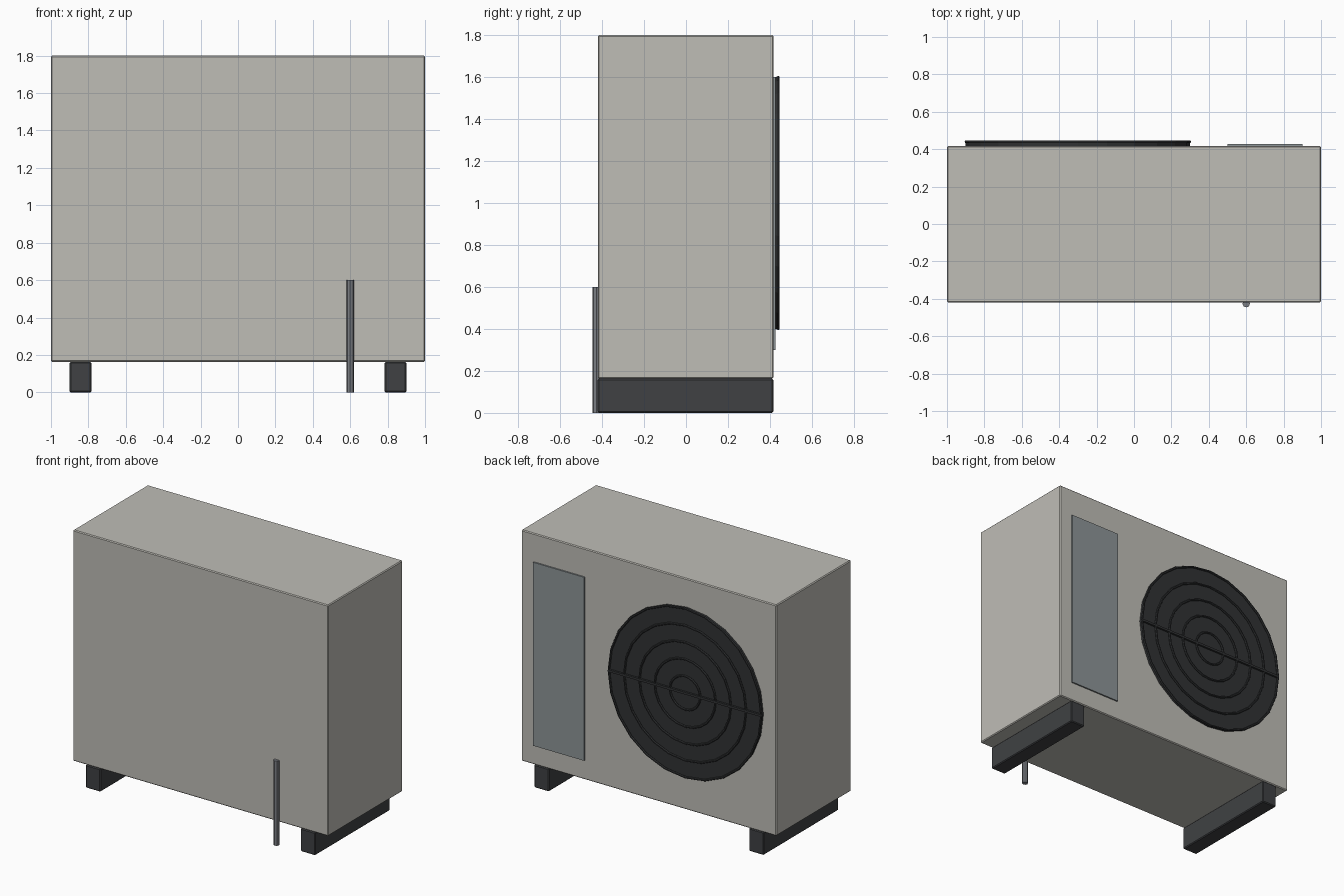
import bpy
from math import pi

if "Cube" in bpy.data.objects:
    bpy.data.objects.remove(bpy.data.objects["Cube"])


def material(name, rgb):
    m = bpy.data.materials.new(name)
    m.diffuse_color = (*rgb, 1)
    m.use_nodes = True
    m.node_tree.nodes["Principled BSDF"].inputs["Base Color"].default_value = m.diffuse_color
    return m


CASING = material("casing_grey", (0.52, 0.51, 0.47))
DARK = material("dark_rubber", (0.05, 0.053, 0.057))
BLACK = material("fan_black", (0.03, 0.032, 0.034))
PANEL = material("panel_grey", (0.27, 0.30, 0.31))
METAL = material("pipe_metal", (0.20, 0.21, 0.23))


def finish(name, mat):
    obj = bpy.context.object
    obj.name = name
    obj.data.materials.append(mat)
    return obj


def box(name, lo, hi, mat, bevel=0.0):
    bpy.ops.mesh.primitive_cube_add(size=1, location=[(a + b) / 2 for a, b in zip(lo, hi)])
    obj = finish(name, mat)
    obj.scale = [b - a for a, b in zip(lo, hi)]
    bpy.ops.object.transform_apply(location=False, rotation=False, scale=True)
    if bevel:
        mod = obj.modifiers.new("edge_bevel", "BEVEL")
        mod.width = bevel
        mod.segments = 1
    return obj


def cylinder(name, radius, depth, loc, mat, sides, rot=(0, 0, 0)):
    bpy.ops.mesh.primitive_cylinder_add(vertices=sides, radius=radius, depth=depth,
                                        location=loc, rotation=rot)
    return finish(name, mat)


# Casing
box("casing", (-1, -0.42, 0.163), (1, 0.417, 1.8), CASING, 0.006)

# Mounting feet
for side, x in (("left", -0.842), ("right", 0.842)):
    box(f"{side}_foot", (x - 0.058, -0.421, 0), (x + 0.058, 0.416, 0.163), DARK, 0.006)

# Fan disc with concentric guard rings and a cross bar
FAN_X, FAN_Z, FAN_R = -0.3, 1.0, 0.6
cylinder("fan_disc", FAN_R, 0.02, (FAN_X, 0.422, FAN_Z), BLACK, 24, (pi / 2, 0, 0))
for i in range(1, 6):
    bpy.ops.mesh.primitive_torus_add(major_radius=FAN_R * i / 5 - 0.002, minor_radius=0.008,
                                     major_segments=24, minor_segments=6,
                                     location=(FAN_X, 0.439, FAN_Z), rotation=(pi / 2, 0, 0))
    finish(f"guard_ring_{i}", BLACK)
box("guard_bar", (FAN_X - FAN_R, 0.432, FAN_Z - 0.008), (FAN_X + FAN_R, 0.446, FAN_Z + 0.008), BLACK)

# Service panel
box("service_panel", (0.5, 0.405, 0.3), (0.9, 0.427, 1.6), PANEL)

# Drain pipe
cylinder("drain_pipe", 0.02, 0.6, (0.6, -0.426, 0.3), METAL, 8)
